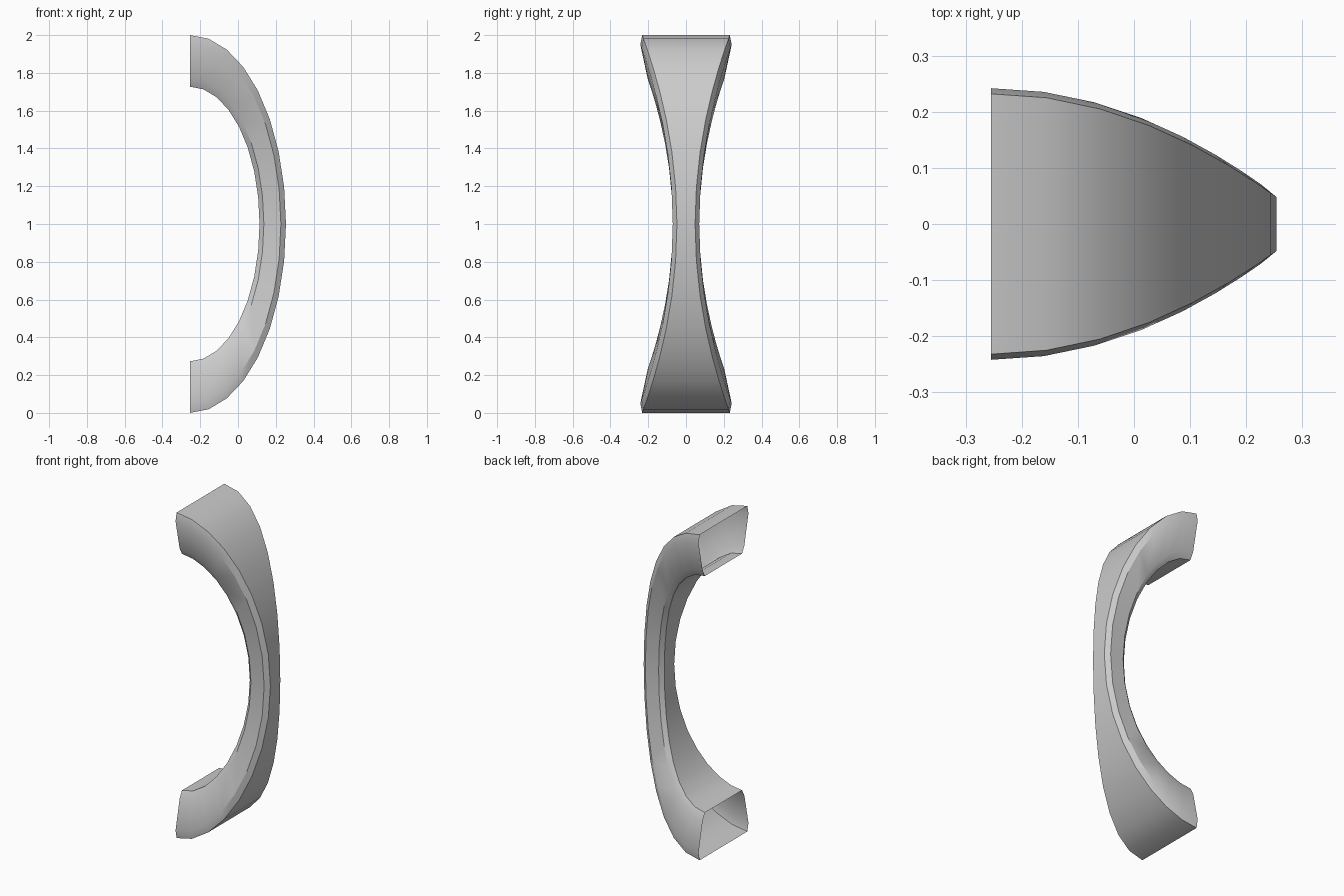
import bpy, bmesh, math

if "Cube" in bpy.data.objects:
    bpy.data.objects.remove(bpy.data.objects["Cube"])

SEGMENTS = 16
CENTRE_X = -0.255

# Section rings: x radius, z radius, half width at the ends, half width at the middle
SECTION = [
    (0.509, 1.000, 0.232, 0.048),   # outer face edge
    (0.482, 0.950, 0.242, 0.070),   # outer chamfer to side
    (0.392, 0.770, 0.203, 0.070),   # side to inner chamfer
    (0.369, 0.727, 0.180, 0.048),   # inner face edge
]


def section_points(angle):
    """Eight-sided hollow cross-section at one angle of the half ellipse."""
    blend = math.cos(angle) ** 2
    half = []
    for rx, rz, end_w, mid_w in SECTION:
        w = mid_w + (end_w - mid_w) * blend
        half.append((CENTRE_X + rx * math.sin(angle), w, 1 + rz * math.cos(angle)))
    return half + [(x, -y, z) for x, y, z in reversed(half)]


# Handle: open-ended tapered tube swept along the half ellipse
bm = bmesh.new()
rings = [[bm.verts.new(p) for p in section_points(math.pi * i / SEGMENTS)]
         for i in range(SEGMENTS + 1)]
for a, b in zip(rings, rings[1:]):
    for j in range(8):
        k = (j + 1) % 8
        bm.faces.new((a[j], a[k], b[k], b[j]))
bmesh.ops.recalc_face_normals(bm, faces=bm.faces)

# Make sure the normals point outwards on the big outer face
outer = max(bm.faces, key=lambda f: f.calc_center_median().x)
if outer.normal.x < 0:
    bmesh.ops.reverse_faces(bm, faces=bm.faces)

mesh = bpy.data.meshes.new("handle")
bm.to_mesh(mesh)
bm.free()
handle = bpy.data.objects.new("handle", mesh)
bpy.context.collection.objects.link(handle)

# Smooth along the curve, sharp along the chamfers
bpy.context.view_layer.objects.active = handle
handle.select_set(True)
bpy.ops.object.shade_smooth_by_angle(angle=math.radians(30))
